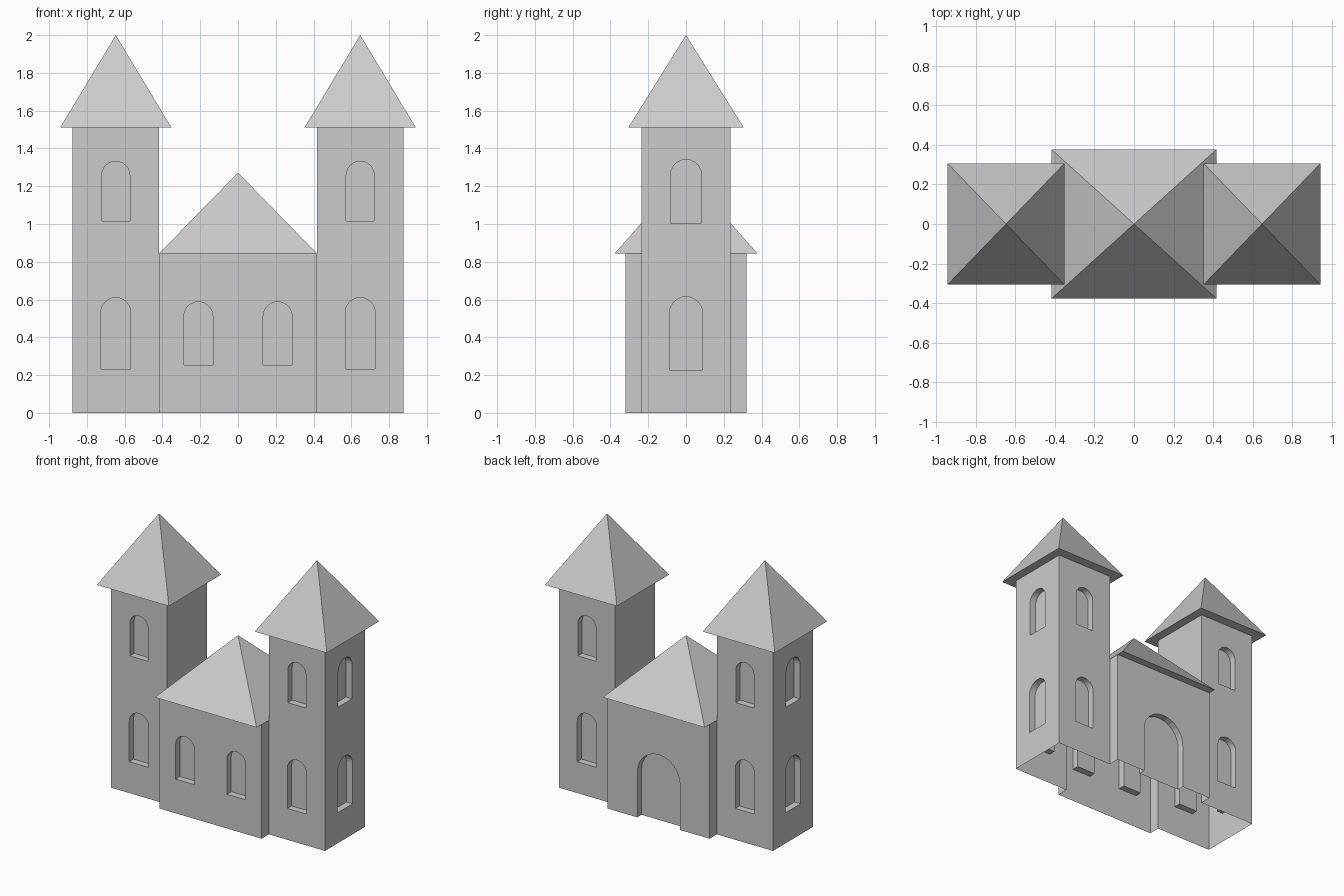
import bpy, bmesh, math
from mathutils import Vector

if "Cube" in bpy.data.objects:
    bpy.data.objects.remove(bpy.data.objects["Cube"])

DEPTH = 0.05      # recess of windows and door
EAVE, TOP = 0.845, 1.51


def arch(u, width, z0, z1, segments=12):
    """Round-topped outline, counter-clockwise, starting bottom left."""
    r = width / 2
    arc = [(u + r * math.cos(math.pi * i / segments),
            z1 - r + r * math.sin(math.pi * i / segments)) for i in range(segments + 1)]
    return [(u - r, z0), (u + r, z0)] + arc


def wall(bm, a, b, z0, z1, windows=(), door=None):
    """Flat wall from a to b (outside on the right hand) with recessed openings."""
    a, b = Vector((*a, 0)), Vector((*b, 0))
    d = (b - a).normalized()
    n = Vector((d.y, -d.x, 0))
    length = (b - a).length

    def verts(pts, inset=0):
        return [bm.verts.new(a + d * u - n * inset + Vector((0, 0, z))) for u, z in pts]

    def recess(front, pts, first=0):
        back = verts(pts, DEPTH)
        for i in range(first, len(pts)):
            j = (i + 1) % len(pts)
            bm.faces.new((front[i], front[j], back[j], back[i]))
        bm.faces.new(back)

    corners = verts([(0, z0), (length, z0), (length, z1), (0, z1)])
    if door:
        front = verts(door)
        bm.faces.new([corners[0], front[0]] + front[:0:-1] + corners[1:])
        recess(front, door, first=1)
    elif not windows:
        bm.faces.new(corners)
    else:
        loops = [corners] + [verts(w) for w in windows]
        edges = [bm.edges.new((lp[i - 1], lp[i])) for lp in loops for i in range(len(lp))]
        filled = bmesh.ops.triangle_fill(bm, edges=edges, use_beauty=True, normal=n)
        for f in filled["geom"]:
            if isinstance(f, bmesh.types.BMFace):
                f.normal_update()
                if f.normal.dot(n) < 0:
                    f.normal_flip()
        for lp, pts in zip(loops[1:], windows):
            recess(lp, pts)


def roof(bm, cx, hx, hy, z, apex, ix, iy):
    """Pyramid with an eave underside reaching in to the wall line."""
    signs = [(-1, -1), (1, -1), (1, 1), (-1, 1)]
    outer = [bm.verts.new((cx + sx * hx, sy * hy, z)) for sx, sy in signs]
    inner = [bm.verts.new((cx + sx * ix, sy * iy, z)) for sx, sy in signs]
    tip = bm.verts.new((cx, 0, apex))
    for i in range(4):
        j = (i + 1) % 4
        bm.faces.new((outer[i], outer[j], tip))
        if i % 2 == 0 or hx > ix:
            bm.faces.new((outer[j], outer[i], inner[i], inner[j]))


def finish(bm, name, mirror=False):
    bmesh.ops.remove_doubles(bm, verts=bm.verts, dist=1e-5)
    mesh = bpy.data.meshes.new(name)
    bm.to_mesh(mesh)
    bm.free()
    ob = bpy.data.objects.new(name, mesh)
    bpy.context.collection.objects.link(ob)
    if mirror:
        ob.modifiers.new("mirror", "MIRROR").use_axis[0] = True


# hall walls: two windows in front, door at the back, short returns to the towers
X, Y, T, W = 0.417, 0.32, 0.235, 0.877
bm = bmesh.new()
wall(bm, (-X, -Y), (X, -Y), 0, EAVE,
     [arch(X + s * 0.21, 0.153, 0.253, 0.588) for s in (-1, 1)])
wall(bm, (X, Y), (-X, Y), 0, EAVE, door=arch(X, 0.35, 0, 0.51))
for y0, y1 in ((-Y, -T), (T, Y)):
    wall(bm, (X, y0), (X, y1), 0, EAVE)
    wall(bm, (-X, y1), (-X, y0), 0, EAVE)
finish(bm, "hall_walls")

# hall roof
bm = bmesh.new()
roof(bm, 0, X, 0.377, EAVE, 1.272, X, Y)
finish(bm, "hall_roof")

# tower walls: windows on the three outer sides, the inner side starts above the hall
bm = bmesh.new()
mid = (W - X) / 2
face = [arch(mid, 0.158, 0.232, 0.61), arch(mid, 0.148, 1.016, 1.332)]
side = [arch(T, 0.174, 0.226, 0.615), arch(T, 0.163, 1.005, 1.341)]
wall(bm, (X, -T), (W, -T), 0, TOP, face)
wall(bm, (W, -T), (W, T), 0, TOP, side)
wall(bm, (W, T), (X, T), 0, TOP, face)
wall(bm, (X, T), (X, -T), EAVE, TOP)
finish(bm, "tower_walls", mirror=True)

# tower roofs
bm = bmesh.new()
roof(bm, (X + W) / 2, 0.295, 0.306, TOP, 2.0, mid, T)
finish(bm, "tower_roofs", mirror=True)
